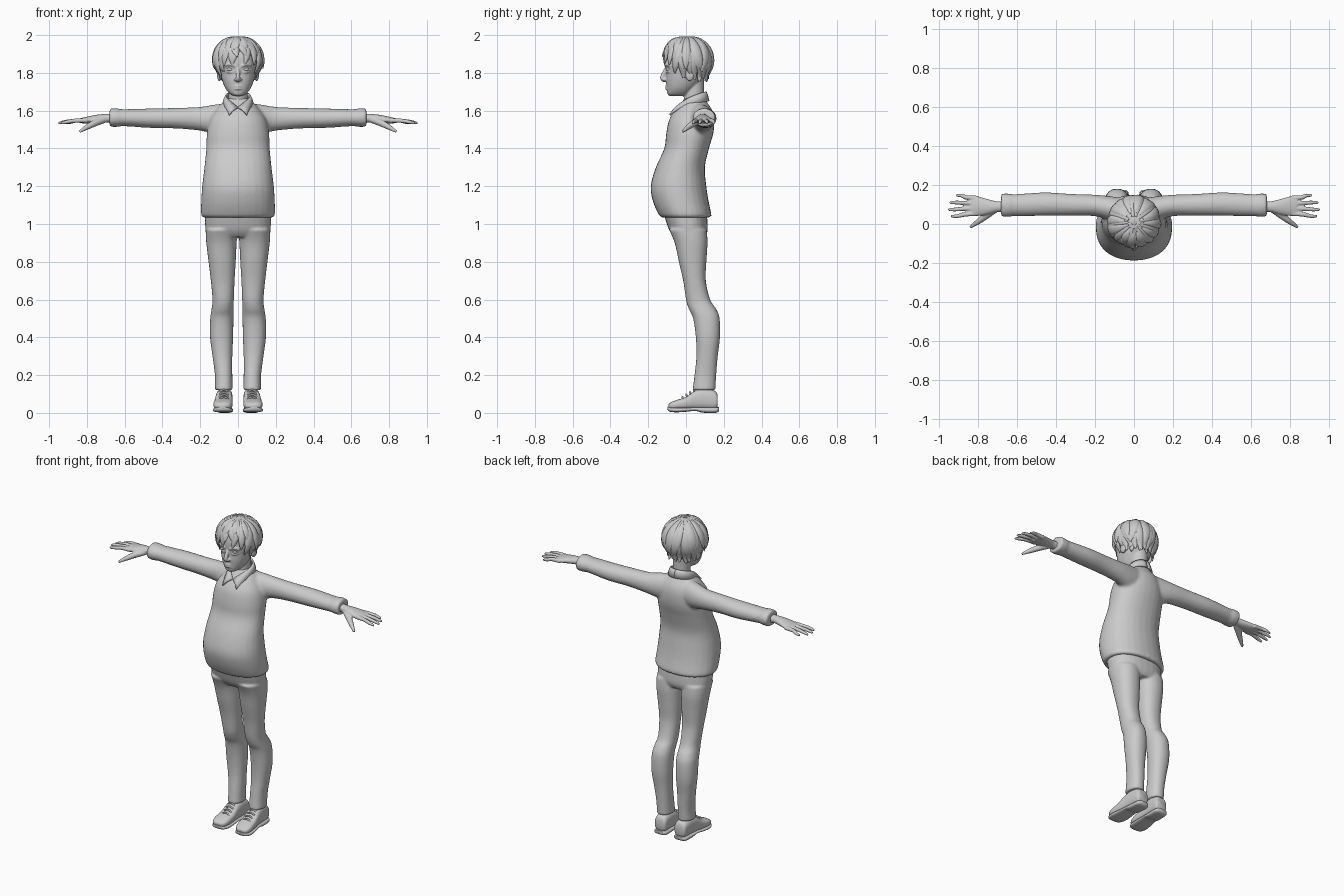
import bpy, bmesh, math, random
from mathutils import Vector

random.seed(4)
if "Cube" in bpy.data.objects:
    bpy.data.objects.remove(bpy.data.objects["Cube"])

grey = bpy.data.materials.new("plain grey")
grey.use_nodes = True
grey.diffuse_color = (0.6, 0.6, 0.6, 1)
grey.node_tree.nodes["Principled BSDF"].inputs["Base Color"].default_value = (0.6, 0.6, 0.6, 1)
X, Y, Z = Vector((1, 0, 0)), Vector((0, 1, 0)), Vector((0, 0, 1))


def spline(rows, steps=4):
    """Catmull-Rom through rows of numbers."""
    out = []
    for i in range(len(rows) - 1):
        a, b, c, d = rows[max(i - 1, 0)], rows[i], rows[i + 1], rows[min(i + 2, len(rows) - 1)]
        for k in range(steps):
            t = k / steps
            out.append([q + t / 2 * (r - p + t * (2 * p - 5 * q + 4 * r - s + t * (3 * (q - r) + s - p)))
                        for p, q, r, s in zip(a, b, c, d)])
    return out + [list(rows[-1])]


def loft(bm, rings, sides=28, power=2.0):
    """Skin rings of (centre, half axis, half axis) and cap both ends."""
    loops = []
    for c, u, v in rings:
        loop = []
        for k in range(sides):
            a = 2 * math.pi * k / sides
            ca, sa = math.cos(a), math.sin(a)
            loop.append(bm.verts.new(c + u * math.copysign(abs(ca) ** (2 / power), ca)
                                     + v * math.copysign(abs(sa) ** (2 / power), sa)))
        loops.append(loop)
    for p, q in zip(loops, loops[1:]):
        for k in range(sides):
            bm.faces.new((p[k], p[k - 1], q[k - 1], q[k]))
    bm.faces.new(loops[0])
    bm.faces.new(loops[-1][::-1])


def upright(bm, rows, power=2.0):
    """Rows of z, x min, x max, y front, y back."""
    loft(bm, [(Vector(((a + b) / 2, (f + k) / 2, z)), X * (b - a) / 2, Y * (k - f) / 2)
              for z, a, b, f, k in spline(rows)], power=power)


def sideways(bm, rows, s):
    """Rows of x, z centre, z radius, y centre, y radius."""
    loft(bm, [(Vector((s * x, y, z)), Y * ry, Z * rz) for x, z, rz, y, ry in spline(rows)])


def tube(bm, rows, flat=1.0, sides=12):
    """Rows of x, y, z, radius."""
    pts = spline(rows)
    rings = []
    for i, p in enumerate(pts):
        d = (Vector(pts[min(i + 1, len(pts) - 1)][:3]) - Vector(pts[max(i - 1, 0)][:3])).normalized()
        u = d.cross(Z if abs(d.z) < 0.8 else Y).normalized()
        rings.append((Vector(p[:3]), u * p[3], d.cross(u) * p[3] * flat))
    loft(bm, rings, sides)


def ball(bm, centre, radii):
    vs = bmesh.ops.create_uvsphere(bm, u_segments=24, v_segments=16, radius=1)["verts"]
    for v in vs:
        v.co = Vector([c + r * q for c, r, q in zip(centre, radii, v.co)])


def finish(name, bm, voxel=0, smooth=0, angle=50):
    bmesh.ops.recalc_face_normals(bm, faces=bm.faces)
    me = bpy.data.meshes.new(name)
    bm.to_mesh(me)
    bm.free()
    ob = bpy.data.objects.new(name, me)
    bpy.context.collection.objects.link(ob)
    me.materials.append(grey)
    for o in bpy.context.selected_objects:
        o.select_set(False)
    ob.select_set(True)
    bpy.context.view_layer.objects.active = ob
    if voxel:
        me.shade_smooth()
        m = ob.modifiers.new("blend", "REMESH")
        m.mode, m.voxel_size, m.use_smooth_shade = "VOXEL", voxel, True
        m = ob.modifiers.new("soften", "SMOOTH")
        m.factor, m.iterations = 0.5, smooth
    else:
        bpy.ops.object.shade_smooth_by_angle(angle=math.radians(angle))
    return ob


# sweater: torso and sleeves blended together
bm = bmesh.new()
torso = [(1.035, .188, -.13, .13), (1.05, .196, -.145, .135), (1.12, .195, -.175, .12), (1.2, .19, -.187, .108),
         (1.3, .178, -.16, .10), (1.4, .168, -.115, .122), (1.48, .165, -.105, .145), (1.55, .15, -.09, .15),
         (1.6, .12, -.06, .14), (1.64, .085, -.025, .115), (1.665, .062, -.01, .10)]
upright(bm, [(z, -w, w, f, b) for z, w, f, b in torso], 2.15)
for s in (1, -1):
    sideways(bm, [(.04, 1.56, .08, .07, .06), (.12, 1.555, .078, .08, .062), (.2, 1.557, .063, .095, .055),
                  (.32, 1.56, .055, .098, .056), (.45, 1.56, .052, .102, .06), (.56, 1.562, .047, .098, .058),
                  (.62, 1.563, .045, .096, .056), (.635, 1.563, .049, .096, .06), (.68, 1.563, .049, .096, .06)], s)
finish("sweater", bm, .009, 6)

# trousers: hips and two legs
bm = bmesh.new()
upright(bm, [(.93, -.15, .15, -.06, .10), (.97, -.172, .172, -.09, .115), (1.06, -.175, .175, -.12, .11)], 2.3)
leg = [(.12, .028, .122, .035, .155), (.2, .03, .122, .045, .16), (.3, .03, .135, .055, .168),
       (.4, .026, .148, .052, .18), (.5, .024, .147, .038, .178), (.55, .024, .14, .015, .16),
       (.6, .022, .135, 0, .128), (.7, .018, .144, -.015, .105), (.8, .012, .156, -.038, .108),
       (.9, .007, .168, -.06, .114), (.97, 0, .172, -.09, .11)]
for s in (1, -1):
    upright(bm, [(z, min(s * a, s * b), max(s * a, s * b), f, k) for z, a, b, f, k in leg], 2.2)
finish("trousers", bm, .007, 4)

# shoes with soles and laces
for s, side in ((1, "left"), (-1, "right")):
    for part, rows in (("shoe", [(.168, .070, .032, .04, .09), (.155, .07, .04, .018, .115), (.10, .072, .043, .018, .13),
                                 (.05, .074, .045, .018, .12), (0, .077, .049, .018, .085), (-.05, .08, .05, .018, .068),
                                 (-.08, .082, .04, .02, .056), (-.092, .083, .022, .028, .045)]),
                       ("sole", [(.174, .070, .03, .008, .03), (.155, .07, .043, 0, .03), (.09, .072, .045, .001, .03),
                                 (.05, .074, .045, .01, .03), (0, .077, .051, .006, .028), (-.05, .08, .053, .003, .028),
                                 (-.085, .082, .041, .006, .03), (-.098, .083, .02, .016, .033)])):
        bm = bmesh.new()
        loft(bm, [(Vector((s * x, y, (lo + hi) / 2)), X * w, Z * (hi - lo) / 2)
                  for y, x, w, lo, hi in spline(rows)], power=2.8)
        finish(f"{side}_{part}", bm, angle=60)
    bm = bmesh.new()
    for i in range(4):
        y, z = .045 - .02 * i, .119 - .0125 * i
        tube(bm, [(s * .05, y, z - .008, .005), (s * .075, y - .004, z + .003, .005), (s * .10, y, z - .008, .005)])
    finish(f"{side}_laces", bm)

# hands: palm, four fingers and a thumb
for s, side in ((1, "left"), (-1, "right")):
    bm = bmesh.new()
    sideways(bm, [(.65, 1.558, .026, .09, .03), (.70, 1.56, .023, .088, .028), (.75, 1.556, .022, .088, .040),
                  (.80, 1.55, .018, .091, .050), (.835, 1.547, .013, .092, .048)], s)
    for y0, y1, tip in ((.132, .146, .912), (.106, .110, .945), (.080, .074, .952), (.054, .040, .938)):
        tube(bm, [(s * .80, y0, 1.548, .013), (s * .86, (y0 * 2 + y1) / 3, 1.547, .0115),
                  (s * (tip - .03), y1, 1.54, .010), (s * tip, y1, 1.533, .006)])
    tube(bm, [(s * .71, .075, 1.552, .018), (s * .76, .04, 1.533, .018),
              (s * .80, .01, 1.512, .014), (s * .838, -.017, 1.489, .007)])
    finish(f"{side}_hand", bm, .0045, 3)

# head with neck, ears, nose, brows and lips
bm = bmesh.new()
skull = [(1.678, .022, -.088, -.02), (1.69, .045, -.098, .02), (1.72, .068, -.102, .05), (1.76, .084, -.106, .085),
         (1.80, .094, -.106, .11), (1.85, .102, -.112, .125), (1.90, .10, -.106, .125),
         (1.94, .085, -.085, .11), (1.97, .05, -.045, .08)]
upright(bm, [(z, -w, w, f, b) for z, w, f, b in skull], 2.2)
upright(bm, [(1.58, -.058, .058, -.02, .105), (1.65, -.05, .05, -.012, .095), (1.77, -.052, .052, -.01, .095)])
tube(bm, [(0, -.104, 1.825, .008), (0, -.116, 1.80, .011), (0, -.126, 1.772, .012), (0, -.112, 1.757, .009)])
for z in (1.729, 1.716):
    tube(bm, [(-.026, -.095, z - .001, .003), (0, -.104, z, .007), (.026, -.095, z - .001, .003)], .8)
for s in (1, -1):
    ball(bm, (s * .013, -.113, 1.765), (.009, .011, .008))
    ball(bm, (s * .099, .02, 1.79), (.012, .024, .034))
    tube(bm, [(s * .015, -.108, 1.833, .006), (s * .042, -.104, 1.846, .009), (s * .07, -.086, 1.838, .006)])
    tube(bm, [(s * .022, -.103, 1.808, .003), (s * .042, -.100, 1.803, .005), (s * .062, -.09, 1.81, .003)])
finish("head", bm, .0045, 2)
bm = bmesh.new()
for s in (1, -1):
    ball(bm, (s * .042, -.087, 1.818), (.018, .019, .010))
finish("eyes", bm)

# hair: cap under overlapping tapered locks
bm = bmesh.new()
ball(bm, (0, .022, 1.872), (.120, .114, .120))


def lock(angle, top, bottom, width, drift, flick, lift):
    rings = []
    for i in range(13):
        t = i / 12
        el = math.radians(top + (bottom - top) * t)
        az = math.radians(angle + drift * t * t)
        out = Vector((math.sin(az), -math.cos(az), 0))
        hor = math.cos(el) if el > 0 else max(math.cos(el), .80)
        grow = lift + flick * t ** 4
        c = Vector((out.x * .124 * hor * grow, .008 + out.y * .127 * hor * grow, 1.865 + .125 * math.sin(el) * lift))
        normal = (out * math.cos(el) + Z * max(math.sin(el), 0)).normalized()
        taper = math.sin(math.pi * (.12 + .86 * t)) ** .7
        rings.append((c, out.cross(Z) * width * taper * (.45 + .55 * hor), normal * .012 * taper))
    loft(bm, rings, 10)


def reach(a):
    a = abs((a + 180) % 360 - 180)
    return -5 if a < 45 else -22 if a < 68 else -50 if a < 115 else -66


for layer, (count, lift, short) in enumerate(((22, .98, 0), (18, 1.01, 14), (12, 1.03, 34))):
    for i in range(count):
        a = 360 * (i + layer * .4) / count + random.uniform(-5, 5)
        lock(a, 84 - 8 * layer, reach(a) + short + random.uniform(-8, 6), random.uniform(.024, .032),
             random.uniform(-20, 20), random.uniform(0, .10), lift)
finish("hair", bm, angle=45)

# shirt collar: two folded flaps that end in points at the throat
bm = bmesh.new()
for s in (1, -1):
    rows = []
    for i in range(13):
        t = i / 12
        a = math.pi * t
        dx, dy = math.sin(a), math.cos(a)
        point = max(0, t - .55) / .45
        top = Vector((s * .062 * dx, .042 + .062 * dy - .03 * point ** 2, 1.70 - .085 * t ** 2))
        low = Vector((s * (.080 * dx + .048 * point ** 2), .038 + .082 * dy - .042 * point ** 2,
                      1.65 - .062 * t ** 2 - .012 * point ** 3))
        rows.append([bm.verts.new(p) for p in (top, top.lerp(low, .5) + Vector((0, 0, .007)), low)])
    for p, q in zip(rows, rows[1:]):
        for k in range(2):
            bm.faces.new((p[k], q[k], q[k + 1], p[k + 1]))
collar = finish("shirt_collar", bm)
m = collar.modifiers.new("cloth", "SOLIDIFY")
m.thickness, m.offset = .009, 0
